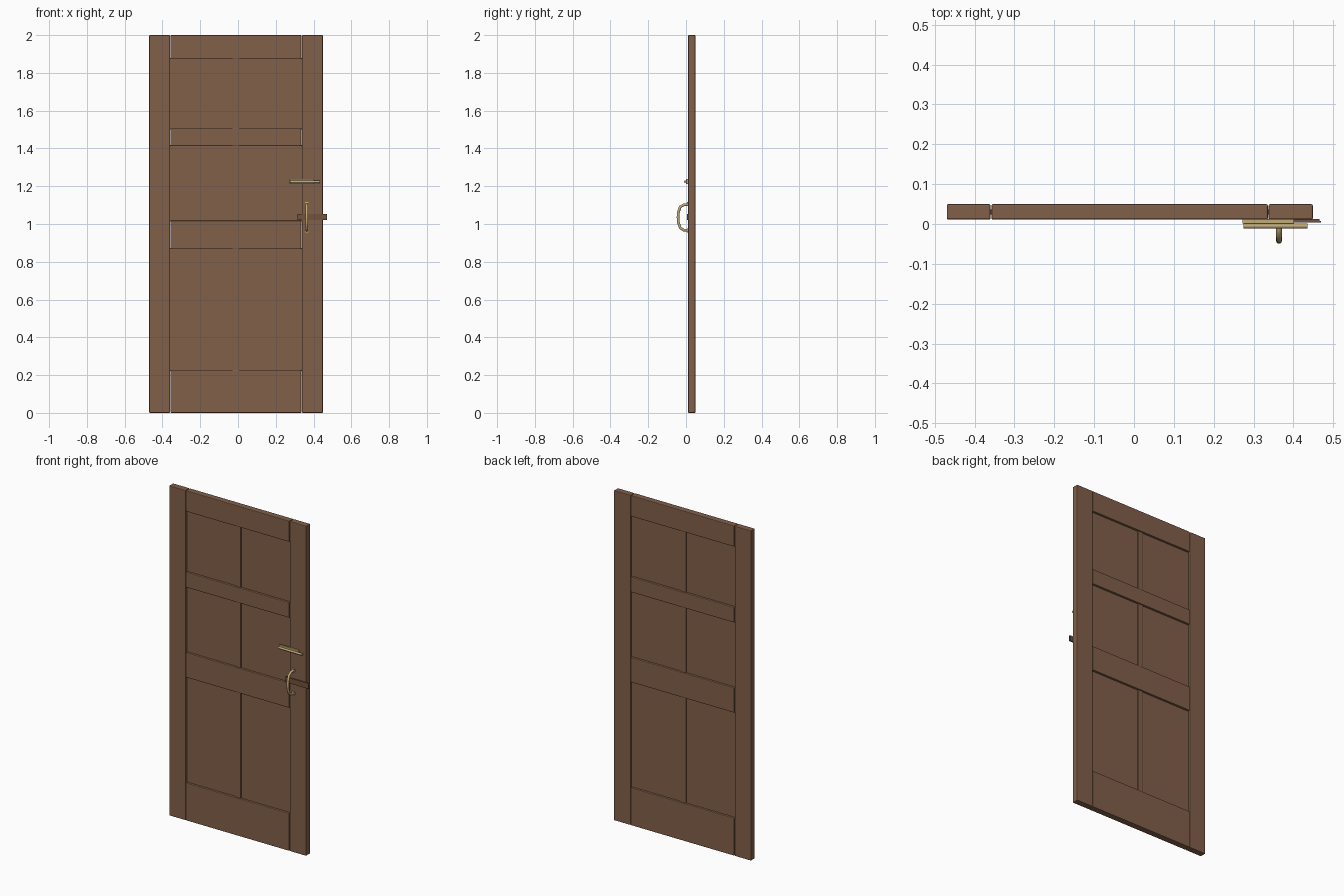
import bpy, math

if "Cube" in bpy.data.objects:
    bpy.data.objects.remove(bpy.data.objects["Cube"])


def material(name, rgb):
    m = bpy.data.materials.new(name)
    m.diffuse_color = (*rgb, 1)
    m.use_nodes = True
    m.node_tree.nodes["Principled BSDF"].inputs["Base Color"].default_value = m.diffuse_color
    return m


WOOD = material("brown wood", (0.22, 0.115, 0.068))
DARK = material("dark brown latch", (0.17, 0.085, 0.045))
BRASS = material("brass", (0.55, 0.41, 0.18))


def box(name, x, y, z, mat, bevel=0.0):
    """Box from (min, max) ranges, with optional rounded edges."""
    bpy.ops.mesh.primitive_cube_add(size=1, location=[(a + b) / 2 for a, b in (x, y, z)])
    o = bpy.context.object
    o.name = name
    o.scale = [b - a for a, b in (x, y, z)]
    bpy.ops.object.transform_apply(location=False, rotation=False, scale=True)
    o.data.materials.append(mat)
    if bevel:
        mod = o.modifiers.new("rounded edges", 'BEVEL')
        mod.width = bevel
        mod.segments = 2
    return o


def rod(name, x, y, z, r, mat):
    """Cylinder along x."""
    bpy.ops.mesh.primitive_cylinder_add(vertices=16, radius=r, depth=x[1] - x[0],
                                        location=((x[0] + x[1]) / 2, y, z),
                                        rotation=(0, math.pi / 2, 0))
    o = bpy.context.object
    o.name = name
    o.data.materials.append(mat)
    bpy.ops.object.shade_smooth_by_angle()


FRAME_Y = (0.011, 0.05)
INNER = (-0.358, 0.336)

# Upright stiles
box("left_stile", (-0.47, -0.36), FRAME_Y, (0, 2), WOOD, 0.004)
box("right_stile", (0.338, 0.449), FRAME_Y, (0, 2), WOOD, 0.004)

# Cross rails
rails = [(0, 0.228), (0.867, 1.018), (1.413, 1.506), (1.873, 2.0)]
for i, z in enumerate(rails):
    box(f"rail_{i + 1}", INNER, FRAME_Y, z, WOOD, 0.004)

# Recessed panels, a pair between each two rails, with a mullion in the middle
for i in range(3):
    z = (rails[i][1] - 0.006, rails[i + 1][0] + 0.006)
    box(f"left_panel_{i + 1}", (-0.366, -0.02), (0.024, 0.037), z, WOOD)
    box(f"right_panel_{i + 1}", (-0.004, 0.344), (0.024, 0.037), z, WOOD)
    box(f"mullion_{i + 1}", (-0.029, 0.005), (0.018, 0.043), z, WOOD, 0.003)

# Sliding bolt: base plate, bar and two holding straps
box("bolt_plate", (0.272, 0.402), (0.001, 0.012), (1.211, 1.238), BRASS, 0.002)
rod("bolt_bar", (0.275, 0.435), -0.005, 1.224, 0.0065, BRASS)

# Flat latch strip reaching past the door edge
box("latch_strip", (0.316, 0.466), (0.004, 0.012), (1.021, 1.054), DARK)
box("latch_tip", (0.44, 0.47), (0.004, 0.008), (1.021, 1.054), DARK)

# Curved pull handle
curve = bpy.data.curves.new("pull_handle", 'CURVE')
curve.dimensions = '3D'
curve.bevel_depth = 0.0075
curve.bevel_resolution = 3
curve.use_fill_caps = True
path = [(0.012, 1.103), (-0.012, 1.102), (-0.031, 1.09), (-0.041, 1.06),
        (-0.042, 1.035), (-0.041, 1.01), (-0.031, 0.98), (-0.012, 0.968), (0.012, 0.967)]
s = curve.splines.new('POLY')
s.points.add(len(path) - 1)
for p, (y, z) in zip(s.points, path):
    p.co = (0.364, y, z, 1)
s.use_smooth = True
curve.materials.append(BRASS)
handle = bpy.data.objects.new("pull_handle", curve)
bpy.context.collection.objects.link(handle)

# Small foot plates where the handle meets the door
for name, z in (("upper_handle_foot", 1.105), ("lower_handle_foot", 0.965)):
    box(name, (0.355, 0.373), (0.006, 0.013), (z - 0.011, z + 0.011), BRASS, 0.002)
